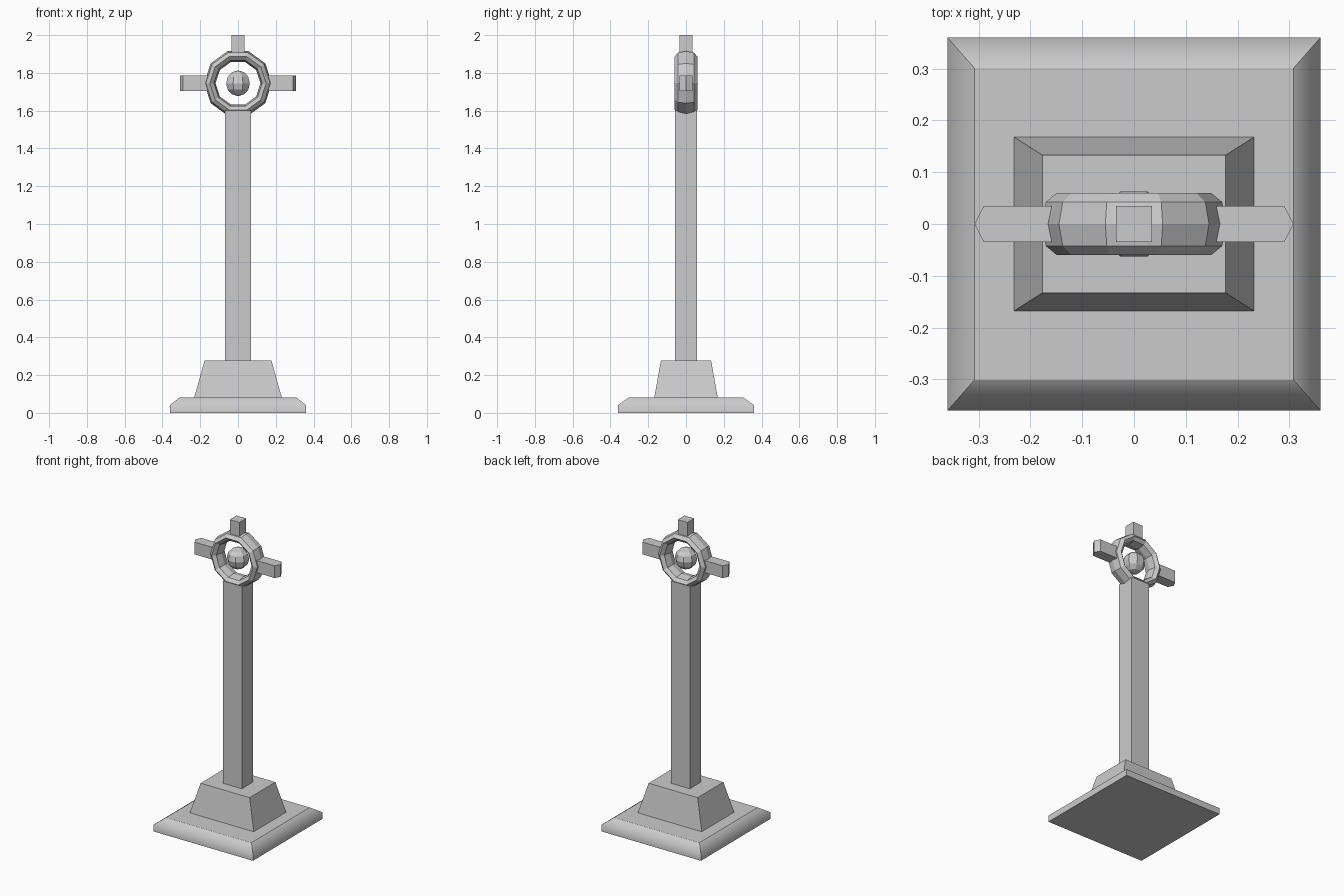
import bpy, bmesh, math

if "Cube" in bpy.data.objects:
    bpy.data.objects.remove(bpy.data.objects["Cube"])

RING_Z = 1.745


def make_object(name, bm):
    bmesh.ops.recalc_face_normals(bm, faces=bm.faces[:])
    mesh = bpy.data.meshes.new(name)
    bm.to_mesh(mesh)
    bm.free()
    obj = bpy.data.objects.new(name, mesh)
    bpy.context.collection.objects.link(obj)
    return obj


def loft(name, loops, soft_level=None):
    """Closed solid through equal-length point loops; soft_level is a loop shaded smooth."""
    bm = bmesh.new()
    rows = [[bm.verts.new(p) for p in loop] for loop in loops]
    n = len(rows[0])
    for a, b in zip(rows, rows[1:]):
        for i in range(n):
            j = (i + 1) % n
            bm.faces.new((a[i], a[j], b[j], b[i]))
    bm.faces.new(rows[0][::-1])
    bm.faces.new(rows[-1])
    if soft_level is not None:
        soft = set(rows[soft_level])
        for f in bm.faces:
            f.smooth = True
        for e in bm.edges:
            e.smooth = all(v in soft for v in e.verts)
    return make_object(name, bm)


def rect(hx, hy, z):
    return [(-hx, -hy, z), (hx, -hy, z), (hx, hy, z), (-hx, hy, z)]


# Stepped base and shaft
loft("base_slab", [rect(0.36, 0.36, 0), rect(0.36, 0.36, 0.042),
                   rect(0.308, 0.301, 0.082)], soft_level=1)
loft("plinth", [rect(0.232, 0.168, 0.08), rect(0.177, 0.133, 0.277)])
loft("shaft", [rect(0.068, 0.058, 0.275), rect(0.068, 0.058, 1.6)])

# Ten-sided ring with an oval eight-sided section
bpy.ops.mesh.primitive_torus_add(
    major_segments=10, minor_segments=8, major_radius=0.149, minor_radius=0.03,
    location=(0, 0, RING_Z), rotation=(math.pi / 2, 0, 0))
ring = bpy.context.object
ring.name = "ring"
ring.scale.z = 2.0

# Side arms with wedge-shaped ends
for side, label in ((-1, "left"), (1, "right")):
    outline = [(0.145, -0.035), (0.29, -0.035), (0.308, 0), (0.29, 0.035), (0.145, 0.035)]
    loft(label + "_arm", [[(side * x, y, RING_Z + dz) for x, y in outline]
                          for dz in (-0.04, 0.04)])

# Top post
loft("top_post", [rect(0.035, 0.035, 1.89), rect(0.035, 0.035, 2.0)])

# Floating faceted bead in the ring
bpy.ops.mesh.primitive_uv_sphere_add(
    segments=8, ring_count=6, radius=0.068,
    location=(0, 0, RING_Z), rotation=(0, 0, math.pi / 8))
bpy.context.object.name = "centre_bead"
